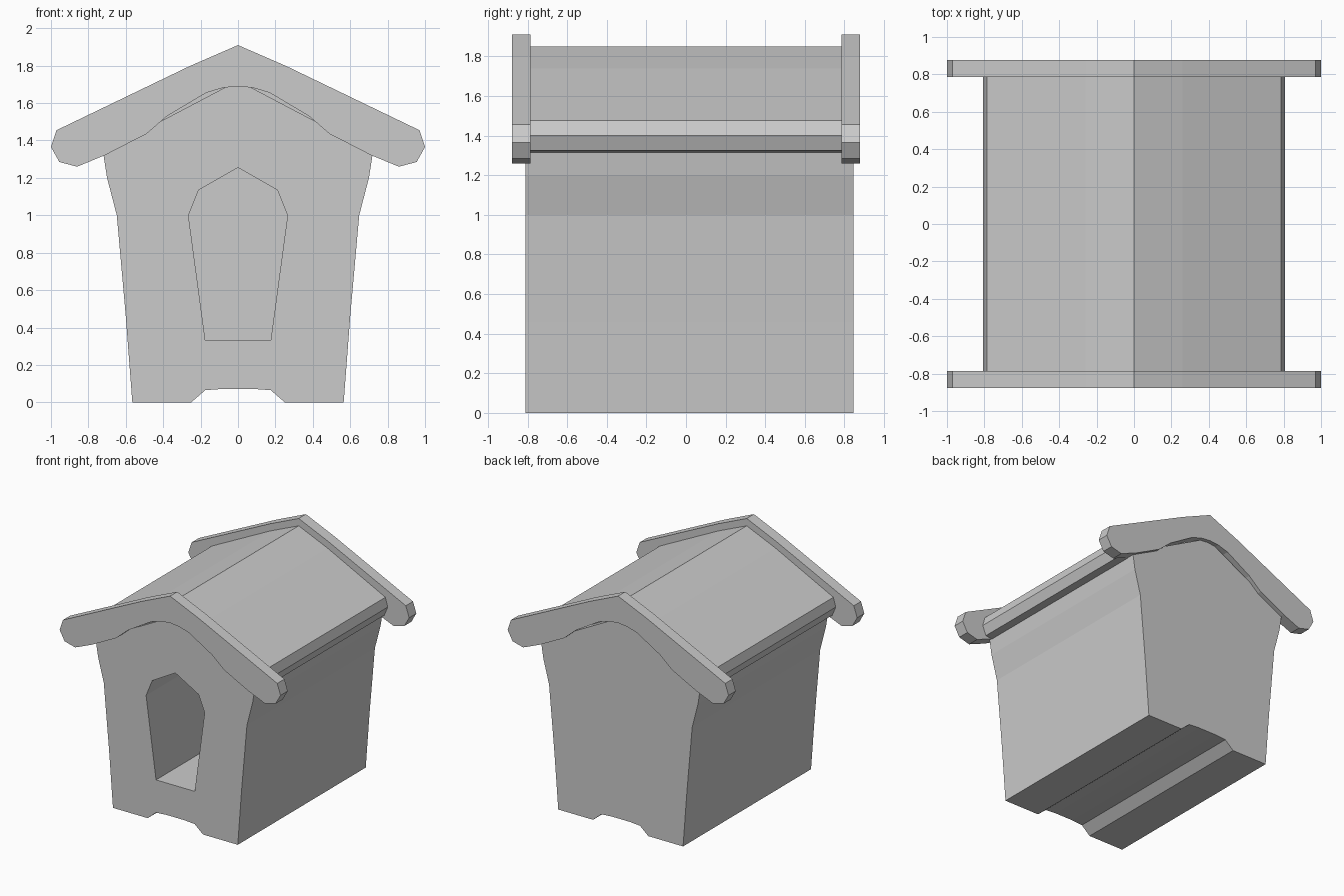
import bpy
import bmesh

default = bpy.data.objects.get("Cube")
if default:
    bpy.data.objects.remove(default, do_unlink=True)

# One plain grey for the whole kennel
grey = bpy.data.materials.new("plain_grey")
grey.use_nodes = True
colour = (0.6, 0.6, 0.6, 1)
grey.diffuse_color = colour
grey.node_tree.nodes["Principled BSDF"].inputs["Base Color"].default_value = colour


def mirrored(half):
    """Close a half outline (x >= 0) with its mirror image."""
    return half + [(-x, z) for x, z in reversed(half) if x > 0]


def prism(name, outline, y0, y1):
    """Extrude an x-z outline along y."""
    bm = bmesh.new()
    face = bm.faces.new([bm.verts.new((x, y0, z)) for x, z in outline])
    result = bmesh.ops.extrude_face_region(bm, geom=[face])
    moved = [v for v in result["geom"] if isinstance(v, bmesh.types.BMVert)]
    bmesh.ops.translate(bm, verts=moved, vec=(0, y1 - y0, 0))
    bmesh.ops.recalc_face_normals(bm, faces=bm.faces)
    mesh = bpy.data.meshes.new(name)
    bm.to_mesh(mesh)
    bm.free()
    mesh.materials.append(grey)
    obj = bpy.data.objects.new(name, mesh)
    bpy.context.collection.objects.link(obj)
    return obj


# Body with flared walls and a channel along the underside
body = prism("body", mirrored([
    (0, 0.072), (0.08, 0.072), (0.175, 0.065), (0.25, 0), (0.565, 0),
    (0.6, 0.46), (0.648, 1.0), (0.7, 1.2), (0.722, 1.34), (0, 1.72)]),
    -0.81, 0.845)

# Doorway cut deep into the body
doorway = prism("doorway_cutter", mirrored([
    (0.175, 0.333), (0.265, 1.0), (0.21, 1.135), (0, 1.255)]), -1, 0.75)
doorway.hide_render = True
cut = body.modifiers.new("doorway", "BOOLEAN")
cut.operation = "DIFFERENCE"
cut.solver = "EXACT"
cut.object = doorway
bpy.context.view_layer.objects.active = body
bpy.ops.object.modifier_apply(modifier=cut.name)
bpy.data.objects.remove(doorway, do_unlink=True)

# Roof slab with bevelled eaves
prism("roof", mirrored([
    (0, 1.85), (0.26, 1.738), (0.785, 1.475), (0.806, 1.4), (0.775, 1.325),
    (0.715, 1.315), (0, 1.68)]), -0.785, 0.785)

# Gable boards with rounded ends and an arched lower edge
board = mirrored([
    (0, 1.91), (0.26, 1.797), (0.97, 1.455), (1.0, 1.365), (0.955, 1.285),
    (0.86, 1.26), (0.71, 1.322), (0.49, 1.435), (0.38, 1.53),
    (0.17, 1.655), (0.08, 1.682), (0, 1.69)])
for name, y0, y1 in (("front_gable_board", -0.878, -0.785),
                     ("back_gable_board", 0.785, 0.878)):
    prism(name, board, y0, y1)
